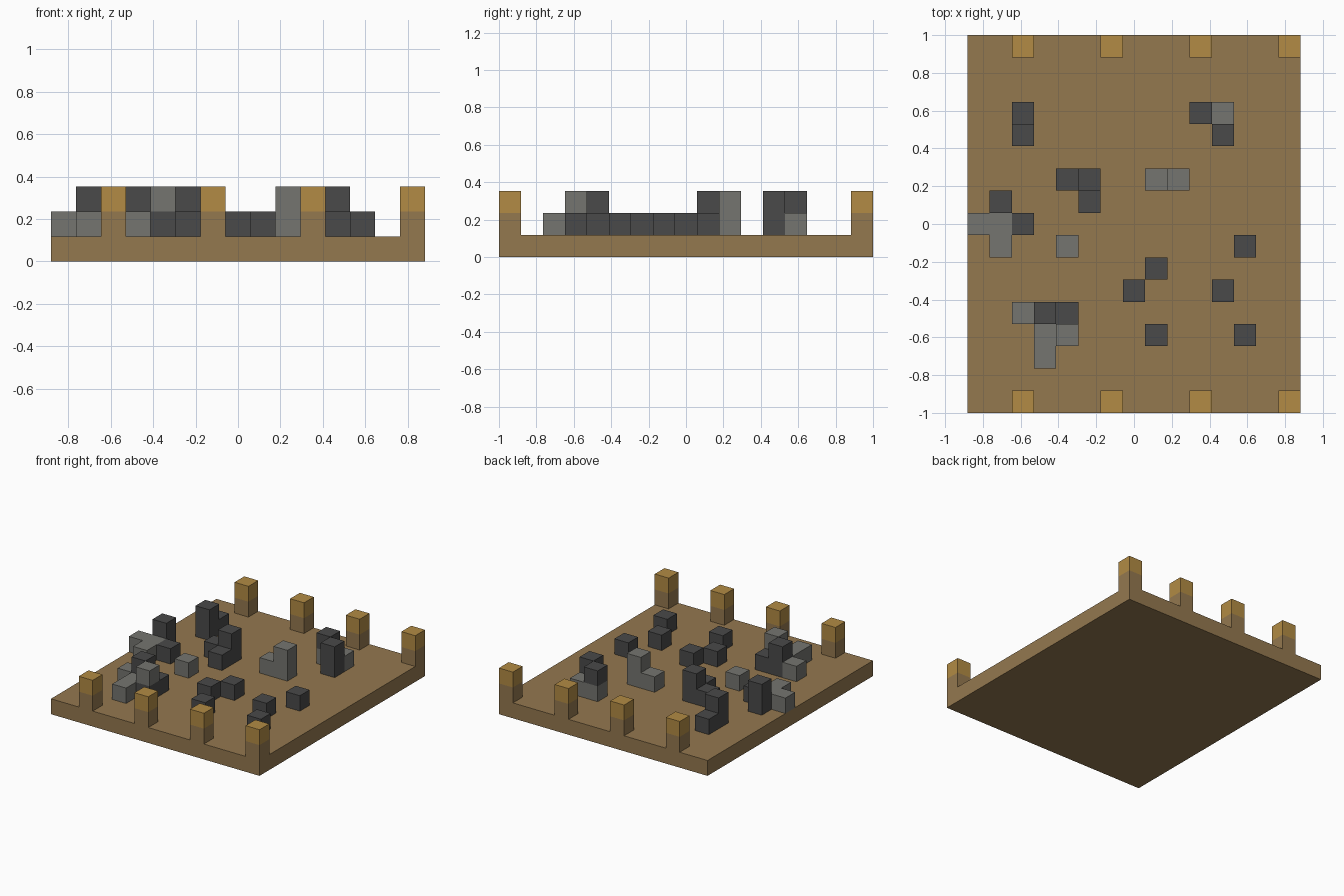
import bpy
import bmesh
from mathutils import Vector

COLS, ROWS = 15, 17
UNIT = 2 / ROWS

cube = bpy.data.objects.get("Cube")
if cube:
    bpy.data.objects.remove(cube)


def make_material(name, rgb):
    mat = bpy.data.materials.new(name)
    mat.use_nodes = True
    color = (*rgb, 1)
    mat.diffuse_color = color
    bsdf = next(n for n in mat.node_tree.nodes if n.type == "BSDF_PRINCIPLED")
    bsdf.inputs["Base Color"].default_value = color
    return mat


BROWN = make_material("brown_earth", (0.296, 0.188, 0.078))
GOLD = make_material("golden_wood", (0.445, 0.258, 0.058))
GRAY = make_material("light_stone", (0.178, 0.178, 0.160))
DARK = make_material("dark_stone", (0.067, 0.067, 0.067))
STONE = {"g": GRAY, "d": DARK}


def to_world(p):
    return Vector((p[0] - COLS / 2, p[1] - ROWS / 2, p[2])) * UNIT


def finish(name, bm, mats):
    bmesh.ops.remove_doubles(bm, verts=bm.verts, dist=UNIT / 100)
    mesh = bpy.data.meshes.new(name)
    bm.to_mesh(mesh)
    bm.free()
    for mat in mats:
        mesh.materials.append(mat)
    bpy.context.collection.objects.link(bpy.data.objects.new(name, mesh))


def block_faces(cell, solid):
    """Corner loops of the sides of a unit block that touch open air."""
    for axis in range(3):
        for side in (0, 1):
            neighbour = list(cell)
            neighbour[axis] += 2 * side - 1
            if neighbour[2] == 0 or tuple(neighbour) in solid:
                continue
            u, v = (axis + 1) % 3, (axis + 2) % 3
            loop = []
            for du, dv in ((0, 0), (1, 0), (1, 1), (0, 1)):
                p = list(cell)
                p[axis] += side
                p[u] += du
                p[v] += dv
                loop.append(p)
            yield loop if side else loop[::-1]


def blocks(name, columns):
    """columns: {(column, row): materials of the stacked blocks, lowest first}"""
    solid = {(i, j, k): mat for (i, j), stack in columns.items()
             for k, mat in enumerate(stack, 1)}
    mats = list(dict.fromkeys(solid.values()))
    bm = bmesh.new()
    for cell, mat in solid.items():
        for loop in block_faces(cell, solid):
            face = bm.faces.new([bm.verts.new(to_world(p)) for p in loop])
            face.material_index = mats.index(mat)
    finish(name, bm, mats)


def rocks(name, columns):
    blocks(name, {c: [STONE[s] for s in stack] for c, stack in columns.items()})


# Ground slab
bm = bmesh.new()
bmesh.ops.create_cube(bm, size=UNIT)
bmesh.ops.scale(bm, vec=(COLS, ROWS, 1), verts=bm.verts)
bmesh.ops.translate(bm, vec=(0, 0, UNIT / 2), verts=bm.verts)
finish("ground_slab", bm, [BROWN])

# Posts along the front and back edges
for row, edge in ((0, "front"), (ROWS - 1, "back")):
    for n, col in enumerate(range(2, COLS, 4), 1):
        blocks(f"{edge}_post_{n}", {(col, row): [BROWN, GOLD]})

# Rock clusters
rocks("back_right_rocks", {(2, 12): "dd", (2, 13): "d"})
rocks("back_left_rocks", {(10, 13): "gd", (11, 13): "g", (11, 12): "dd"})
rocks("middle_rocks", {(4, 10): "d", (5, 10): "dd", (5, 9): "d"})
rocks("middle_left_rocks", {(8, 10): "g", (9, 10): "gg"})
rocks("right_edge_rocks", {(0, 8): "g", (1, 8): "g", (2, 8): "d",
                           (1, 7): "g", (1, 9): "dd"})
rocks("front_right_rocks", {(2, 4): "g", (3, 4): "dd", (4, 4): "d",
                            (3, 3): "g", (4, 3): "dg", (3, 2): "g"})

# Single loose stones
rocks("loose_light_stone", {(4, 7): "g"})
loose = [(12, 7), (8, 6), (7, 5), (11, 5), (8, 3), (12, 3)]
for n, spot in enumerate(loose, 1):
    rocks(f"loose_dark_stone_{n}", {spot: "d"})
